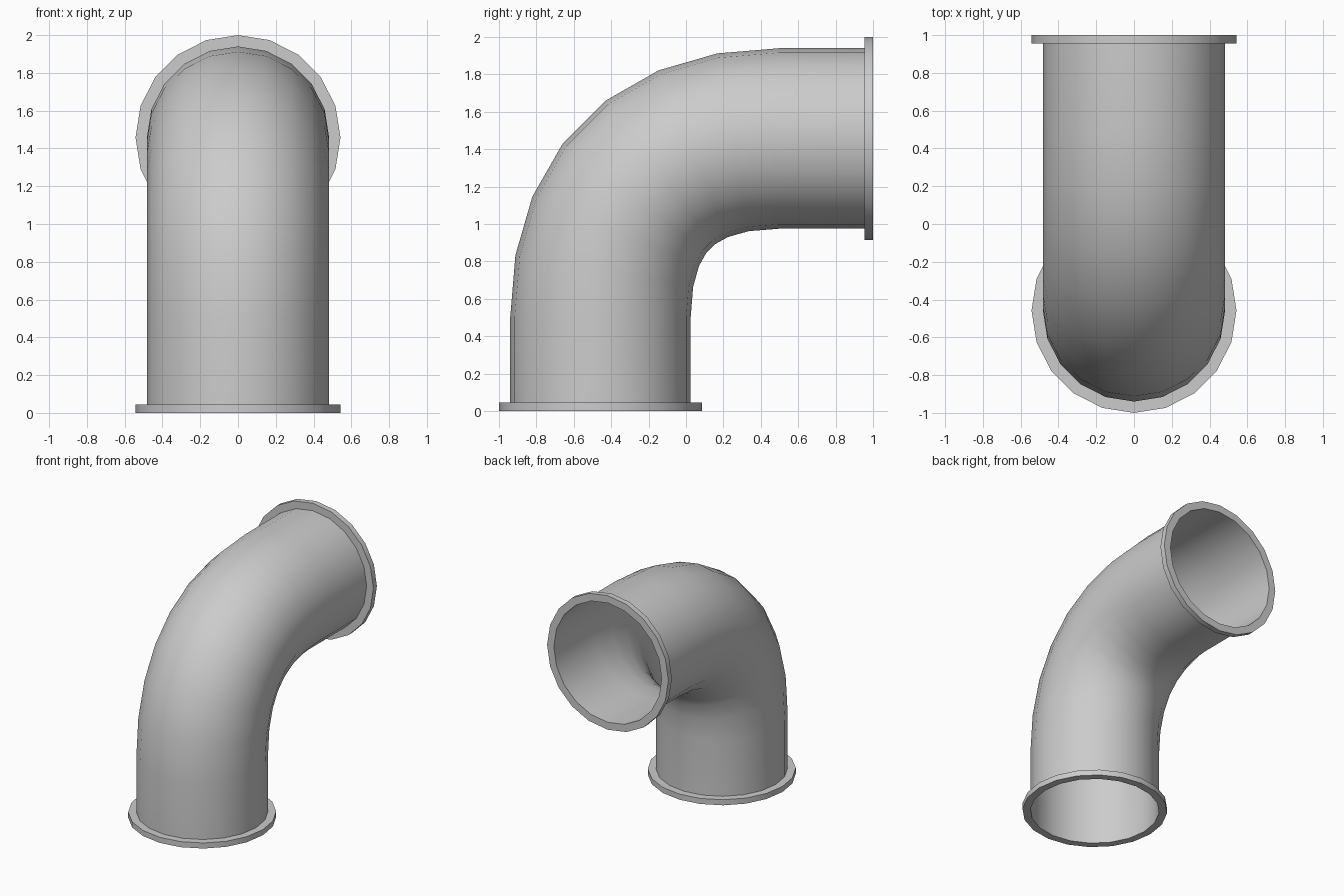
import bpy, bmesh
from math import sin, cos, pi
from mathutils import Vector

if "Cube" in bpy.data.objects:
    bpy.data.objects.remove(bpy.data.objects["Cube"])

SIDES, R_PIPE, R_FLANGE, THICK = 20, 0.4825, 0.5425, 0.045
C = 0.4575          # axis offset of both openings
X = Vector((1, 0, 0))


def ring(bm, centre, tangent, radius):
    # polygon ring perpendicular to the path, one corner on the x axis
    side = X.cross(tangent.normalized())
    return [bm.verts.new(centre + X * radius * cos(2 * pi * i / SIDES)
                         + side * radius * sin(2 * pi * i / SIDES))
            for i in range(SIDES)]


def bridge(bm, a, b):
    for i in range(SIDES):
        j = (i + 1) % SIDES
        bm.faces.new((a[i], a[j], b[j], b[i]))


def finish(bm, name):
    bmesh.ops.recalc_face_normals(bm, faces=bm.faces)
    mesh = bpy.data.meshes.new(name)
    bm.to_mesh(mesh)
    bm.free()
    obj = bpy.data.objects.new(name, mesh)
    bpy.context.collection.objects.link(obj)
    bpy.ops.object.select_all(action='DESELECT')
    obj.select_set(True)
    bpy.context.view_layer.objects.active = obj
    bpy.ops.object.shade_smooth_by_angle()
    return obj


# bent pipe: straight ends and a Bezier elbow in seven segments
up, back = Vector((0, 0, 1)), Vector((0, 1, 0))
h = 0.62
p0, p3 = Vector((0, -C, 0.5)), Vector((0, 0.5, 2 - R_FLANGE))
p1, p2 = p0 + up * h, p3 - back * h
path = [(Vector((0, -C, THICK)), up)]
for k in range(8):
    t = k / 7
    s = 1 - t
    path.append((p0 * s**3 + p1 * 3 * s * s * t + p2 * 3 * s * t * t + p3 * t**3,
                 (p1 - p0) * s * s + (p2 - p1) * 2 * s * t + (p3 - p2) * t * t))
path.append((Vector((0, 1 - THICK, p3.z)), back))
bm = bmesh.new()
rings = [ring(bm, c, d, R_PIPE) for c, d in path]
for a, b in zip(rings, rings[1:]):
    bridge(bm, a, b)
finish(bm, "elbow_pipe")


# flat collar around each opening
def flange(name, centre, axis):
    bm = bmesh.new()
    loop = [ring(bm, centre + axis * d, axis, r) for d, r in
            ((0, R_PIPE), (0, R_FLANGE), (THICK, R_FLANGE), (THICK, R_PIPE))]
    for i in range(4):
        bridge(bm, loop[i], loop[(i + 1) % 4])
    finish(bm, name)


flange("bottom_flange", Vector((0, -C, 0)), up)
flange("back_flange", Vector((0, 1 - THICK, p3.z)), back)
